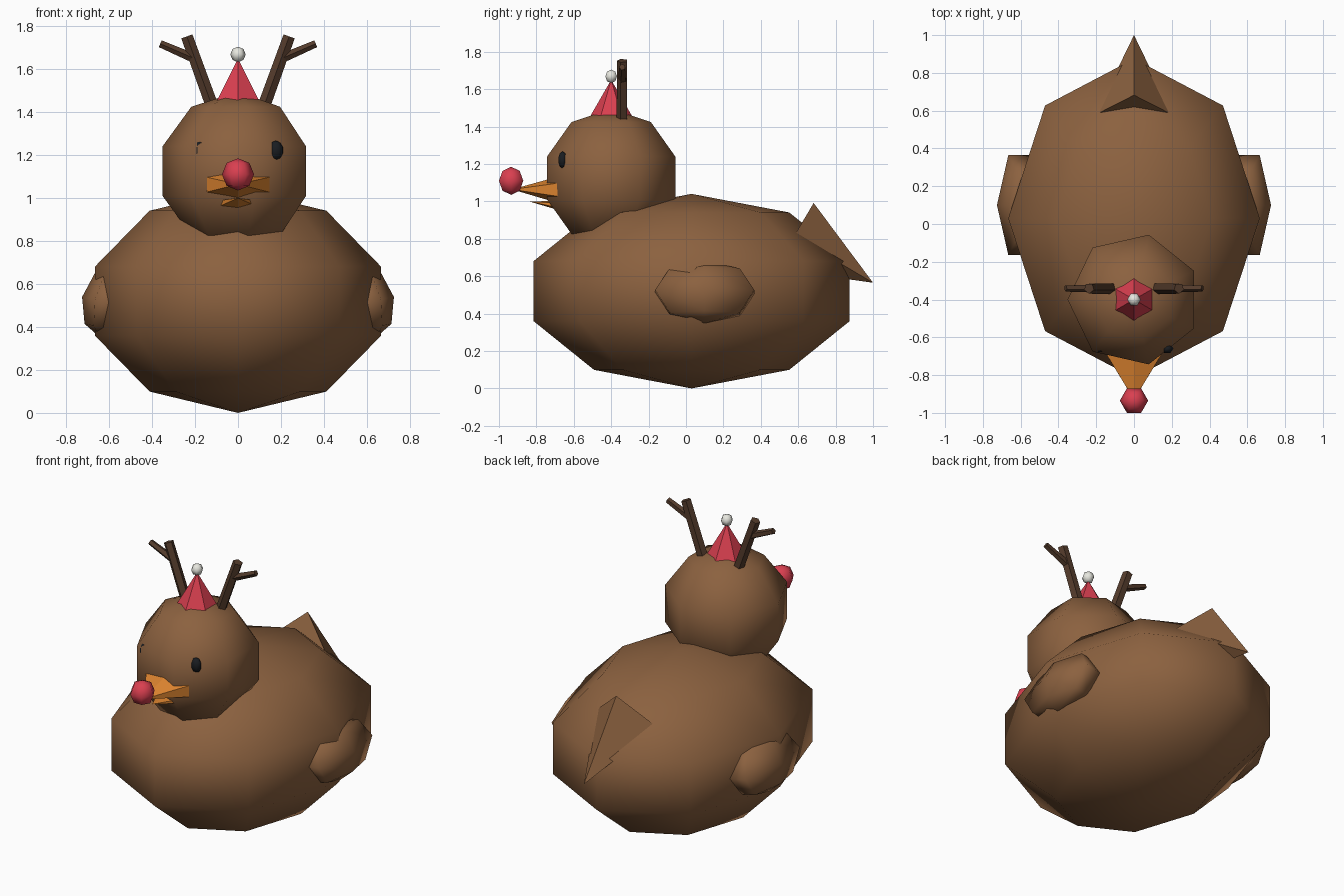
import bpy, bmesh, math
from mathutils import Matrix, Vector

if "Cube" in bpy.data.objects:
    bpy.data.objects.remove(bpy.data.objects["Cube"])


def material(name, r, g, b):
    mat = bpy.data.materials.new(name)
    mat.diffuse_color = (r, g, b, 1)
    mat.use_nodes = True
    mat.node_tree.nodes["Principled BSDF"].inputs["Base Color"].default_value = mat.diffuse_color
    return mat


BROWN = material("brown", 0.26, 0.12, 0.05)
BARK = material("bark", 0.09, 0.045, 0.025)
RED = material("red", 0.70, 0.05, 0.08)
ORANGE = material("orange", 0.75, 0.24, 0.03)
BLACK = material("black", 0.01, 0.012, 0.015)
WHITE = material("white", 0.80, 0.80, 0.74)


def finish(name, bm, matrix, mat, smooth):
    bm.transform(matrix)
    bmesh.ops.recalc_face_normals(bm, faces=bm.faces[:])
    mesh = bpy.data.meshes.new(name)
    bm.to_mesh(mesh)
    bm.free()
    mesh.materials.append(mat)
    if smooth:
        mesh.shade_smooth()
    obj = bpy.data.objects.new(name, mesh)
    bpy.context.collection.objects.link(obj)
    return obj


def ball(name, centre, radii, segments, rings, mat, tilt=0.0):
    """Low-poly ellipsoid with a vertex column on -x, tilted about y."""
    bm = bmesh.new()
    bmesh.ops.create_uvsphere(bm, u_segments=segments, v_segments=rings, radius=1)
    matrix = (Matrix.Translation(centre) @ Matrix.Rotation(tilt, 4, 'Y')
              @ Matrix.Diagonal((*radii, 1)) @ Matrix.Rotation(math.pi / 2, 4, 'Z'))
    return finish(name, bm, matrix, mat, True)


def cone(name, start, end, r1, r2, sides, mat, squash=1.0, roll=0.0):
    """Cone or tapered rod between two points, with a corner facing up."""
    start, end = Vector(start), Vector(end)
    axis = end - start
    bm = bmesh.new()
    bmesh.ops.create_cone(bm, cap_ends=True, segments=sides, radius1=r1,
                          radius2=r2, depth=axis.length)
    bmesh.ops.remove_doubles(bm, verts=bm.verts[:], dist=1e-5)
    matrix = (Matrix.Translation((start + end) / 2)
              @ axis.to_track_quat('Z', 'Y').to_matrix().to_4x4()
              @ Matrix.Diagonal((1, squash, 1, 1)) @ Matrix.Rotation(roll, 4, 'Z'))
    return finish(name, bm, matrix, mat, False)


# Body, head and tail
ball("body", (0, 0.03, 0.52), (0.70, 0.888, 0.52), 8, 5, BROWN)
ball("head", (0, -0.40, 1.125), (0.37, 0.37, 0.37), 7, 5, BROWN)
cone("tail", (0, 0.578, 0.815), (0, 1.0, 0.565), 0.205, 0, 4, BROWN)

# Beak and nose
cone("upper_beak", (0, -0.685, 1.062), (0, -0.93, 1.064), 0.172, 0, 6, ORANGE, 0.41)
cone("lower_beak", (0, -0.66, 0.975), (0, -0.84, 1.0), 0.10, 0, 6, ORANGE, 0.27)
ball("nose", (0, -0.935, 1.11), (0.075, 0.075, 0.075), 6, 4, RED)

# Party hat
cone("hat", (0, -0.40, 1.45), (0, -0.40, 1.65), 0.115, 0, 6, RED)
ball("hat_pompom", (0, -0.40, 1.668), (0.036, 0.036, 0.036), 6, 4, WHITE)

# Mirrored parts: eyes, wings and antlers
for label, s in (("right", 1), ("left", -1)):
    ball("eye_" + label, (0.176 * s, -0.66, 1.222), (0.035, 0.027, 0.045), 6, 5, BLACK)
    ball("wing_" + label, (0.605 * s, 0.10, 0.515), (0.123, 0.306, 0.17), 6, 4, BROWN,
         -0.2 * s)
    quarter = s * math.pi / 2
    cone("antler_" + label, (0.12 * s, -0.34, 1.426), (0.238 * s, -0.34, 1.752),
         0.031, 0.029, 5, BARK, roll=quarter)
    cone("antler_branch_" + label, (0.195 * s, -0.34, 1.646), (0.362 * s, -0.34, 1.718),
         0.023, 0.018, 5, BARK, roll=quarter)
